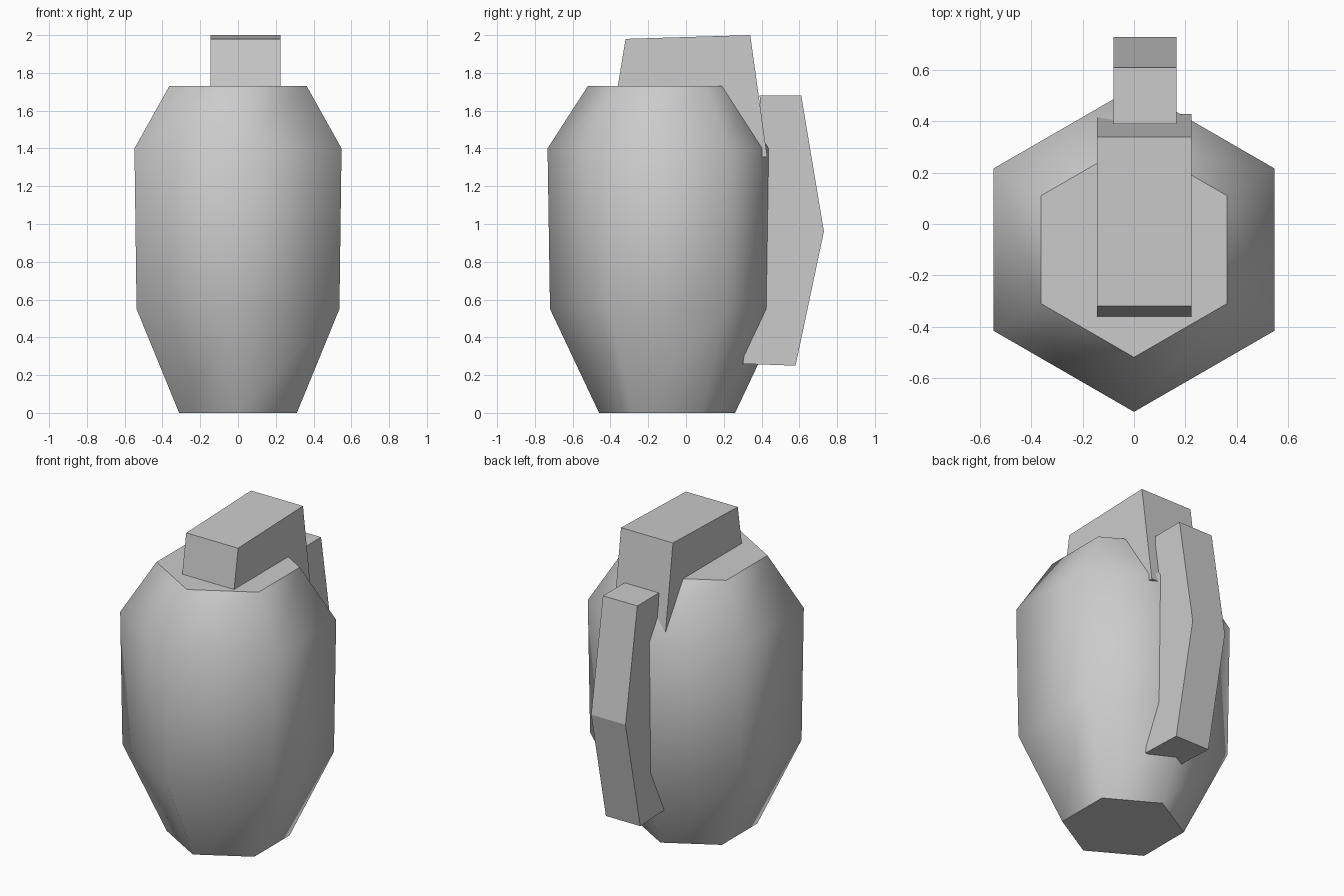
import bpy
import bmesh
from math import sin, cos, radians

default = bpy.data.objects.get("Cube")
if default:
    bpy.data.objects.remove(default, do_unlink=True)

GREY = (0.6, 0.6, 0.6, 1)
grey = bpy.data.materials.new("plain grey")
grey.use_nodes = True
grey.diffuse_color = GREY
grey.node_tree.nodes["Principled BSDF"].inputs["Base Color"].default_value = GREY


def finish(name, bm):
    bmesh.ops.recalc_face_normals(bm, faces=bm.faces)
    mesh = bpy.data.meshes.new(name)
    bm.to_mesh(mesh)
    bm.free()
    mesh.materials.append(grey)
    obj = bpy.data.objects.new(name, mesh)
    bpy.context.collection.objects.link(obj)
    return obj


def lathe_body(name, rings, sides, centre_y):
    """Stack of regular polygons: smooth sides, flat caps."""
    bm = bmesh.new()
    loops = []
    for radius, z in rings:
        angles = [radians(90 + 360 * i / sides) for i in range(sides)]
        loops.append([bm.verts.new((radius * cos(a), centre_y + radius * sin(a), z))
                      for a in angles])
    for low, high in zip(loops, loops[1:]):
        for i in range(sides):
            j = (i + 1) % sides
            bm.faces.new((low[i], low[j], high[j], high[i])).smooth = True
    bm.faces.new(loops[0])
    bm.faces.new(loops[-1])
    return finish(name, bm)


def side_extrusion(name, profile, x0, x1):
    """Flat-shaded solid from a (y, z) profile extruded along x."""
    bm = bmesh.new()
    face = bm.faces.new([bm.verts.new((x0, y, z)) for y, z in profile])
    moved = bmesh.ops.extrude_face_region(bm, geom=[face])["geom"]
    verts = [v for v in moved if isinstance(v, bmesh.types.BMVert)]
    bmesh.ops.translate(bm, verts=verts, vec=(x1 - x0, 0, 0))
    return finish(name, bm)


# Six-sided barrel body
lathe_body("body", [(0.36, 0), (0.62, 0.55), (0.633, 1.4), (0.42, 1.73)], 6, -0.1)

# Cap block sunk into the top of the body
side_extrusion("top_block",
               [(-0.42, 1.37), (-0.32, 1.98), (0.34, 2.0), (0.43, 1.355)],
               -0.145, 0.225)

# Bent lever down the back
side_extrusion("back_lever",
               [(0.39, 1.68), (0.61, 1.68), (0.73, 0.96),
                (0.58, 0.25), (0.30, 0.26), (0.43, 0.96)],
               -0.08, 0.165)
